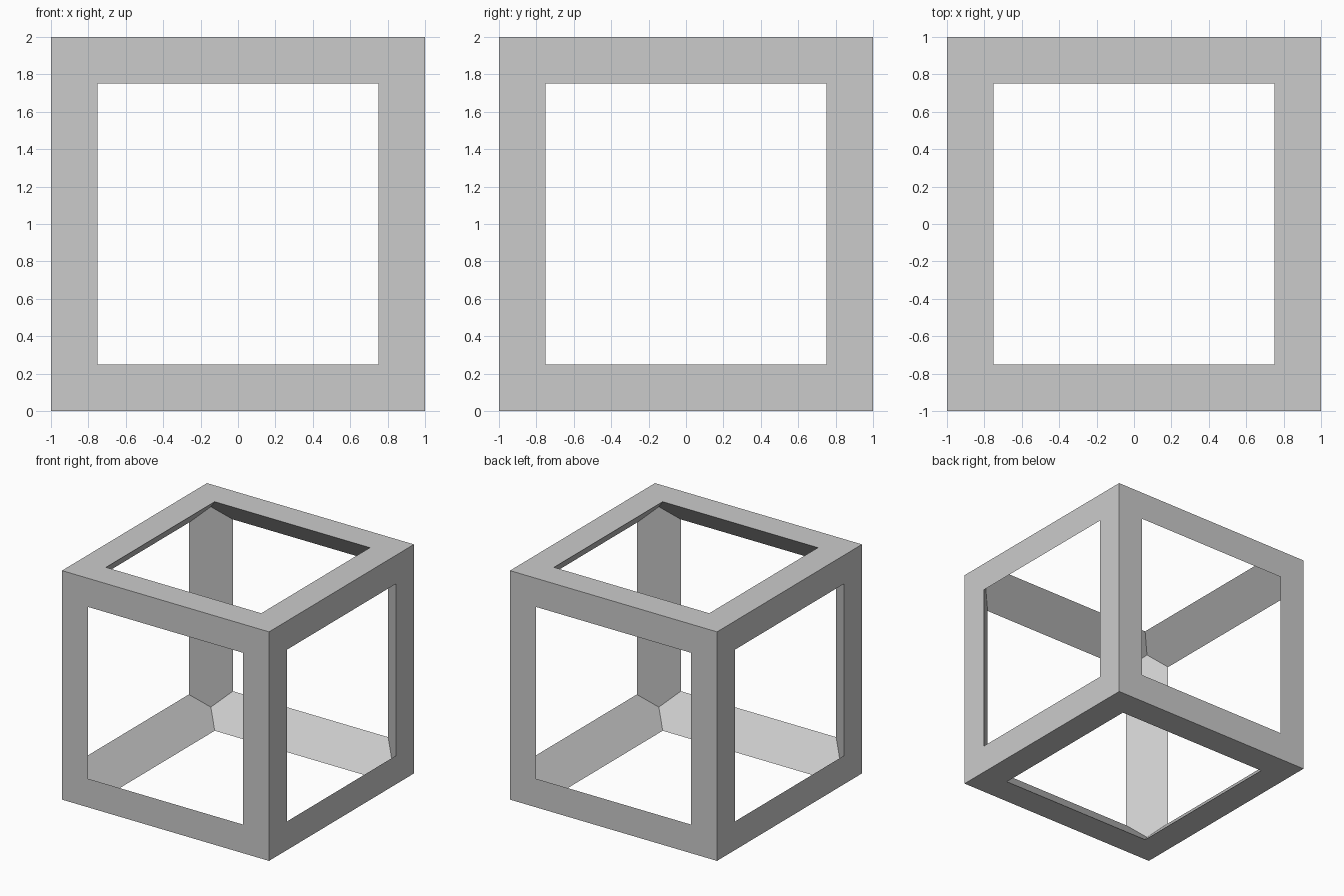
import bpy
import bmesh
from mathutils import Vector

default_cube = bpy.data.objects.get("Cube")
if default_cube:
    bpy.data.objects.remove(default_cube, do_unlink=True)

HALF = 1.0
BAR = 0.25
OPEN = HALF - BAR            # half width of each square opening
INNER = HALF - BAR / 2       # inner corner where three bevelled faces meet

# Single grey material
grey = bpy.data.materials.new("grey")
grey.use_nodes = True
colour = (0.6, 0.6, 0.6, 1)
grey.diffuse_color = colour
grey.node_tree.nodes["Principled BSDF"].inputs["Base Color"].default_value = colour

# Outer shell: a cube with a square opening in every side
bm = bmesh.new()
bmesh.ops.create_cube(bm, size=2 * HALF)
sides = bm.faces[:]
bmesh.ops.inset_individual(bm, faces=sides, thickness=BAR, use_even_offset=True)
bmesh.ops.delete(bm, geom=sides, context='FACES')


def corner(signs, sizes):
    return bm.verts.new(Vector([a * b for a, b in zip(signs, sizes)]))


# Slanted inner face of each of the twelve bars, pointed at both ends
for axis in range(3):
    i, j = (axis + 1) % 3, (axis + 2) % 3
    for s in (-1, 1):
        for t in (-1, 1):
            ring = []
            for end in (-1, 1):
                signs = [0, 0, 0]
                signs[i], signs[j], signs[axis] = s, t, end
                on_i, on_j = [OPEN] * 3, [OPEN] * 3
                on_i[i] = on_j[j] = HALF
                trio = [on_i, [INNER] * 3, on_j]
                ring += [corner(signs, p) for p in trio[::-end]]
            bm.faces.new(ring)

# Weld the shell to the inner faces and stand the frame on the ground
bmesh.ops.remove_doubles(bm, verts=bm.verts[:], dist=0.001)
bmesh.ops.recalc_face_normals(bm, faces=bm.faces[:])
bmesh.ops.translate(bm, verts=bm.verts[:], vec=(0, 0, HALF))

mesh = bpy.data.meshes.new("cube_frame")
bm.to_mesh(mesh)
bm.free()
mesh.materials.append(grey)
frame = bpy.data.objects.new("cube_frame", mesh)
bpy.context.collection.objects.link(frame)
